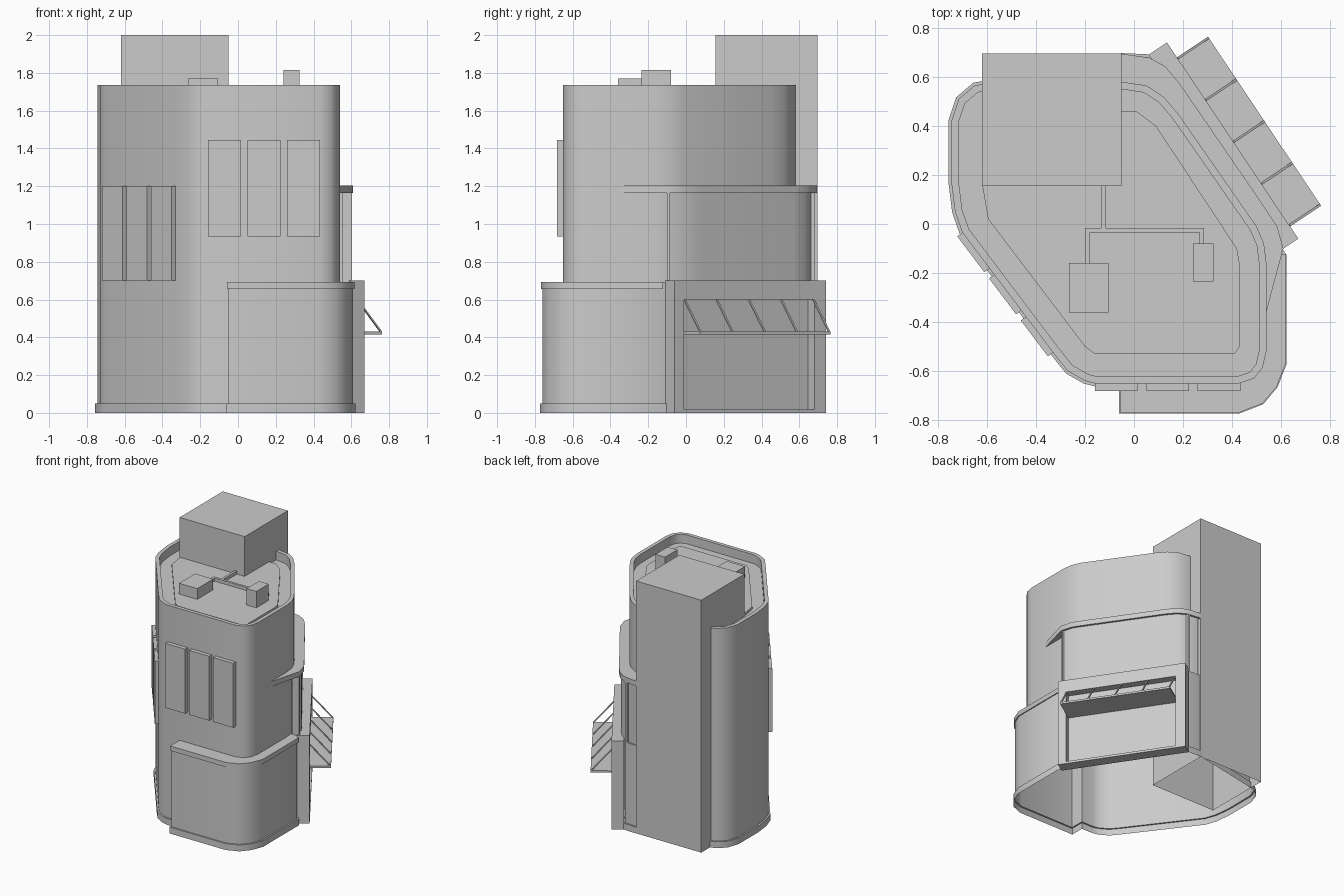
import bpy, bmesh, math
from mathutils import Vector, Matrix

cube = bpy.data.objects.get("Cube")
if cube:
    bpy.data.objects.remove(cube, do_unlink=True)

GREY = bpy.data.materials.new("plain_grey")
GREY.use_nodes = True
colour = (0.6, 0.6, 0.6, 1)
GREY.diffuse_color = colour
GREY.node_tree.nodes["Principled BSDF"].inputs["Base Color"].default_value = colour


def finish(name, bm, smooth=False):
    mesh = bpy.data.meshes.new(name)
    bm.to_mesh(mesh)
    bm.free()
    mesh.materials.append(GREY)
    ob = bpy.data.objects.new(name, mesh)
    bpy.context.collection.objects.link(ob)
    if smooth:
        bpy.ops.object.select_all(action="DESELECT")
        ob.select_set(True)
        bpy.context.view_layer.objects.active = ob
        bpy.ops.object.shade_smooth_by_angle(angle=math.radians(40))
    return ob


def offset(outline, d):
    """Move a counter-clockwise outline outwards by d with mitred corners."""
    pts = [Vector(p) for p in outline]
    out = []
    for i, p in enumerate(pts):
        a = (p - pts[i - 1]).normalized()
        b = (pts[(i + 1) % len(pts)] - p).normalized()
        na, nb = Vector((a.y, -a.x)), Vector((b.y, -b.x))
        out.append(p + (na + nb) * d / (1 + na.dot(nb)))
    return out


def loft(name, outline, steps, top=True, bottom=False, smooth=True):
    """Stack copies of an outline; each step is (outward offset, height)."""
    bm = bmesh.new()
    loops = [[bm.verts.new((p.x, p.y, z)) for p in offset(outline, d)] for d, z in steps]
    n = len(outline)
    for lo, hi in zip(loops, loops[1:]):
        for i in range(n):
            j = (i + 1) % n
            bm.faces.new((lo[i], lo[j], hi[j], hi[i]))
    if top:
        bm.faces.new(loops[-1])
    if bottom:
        bm.faces.new(loops[0][::-1])
    return finish(name, bm, smooth)


def box(name, lo, hi, frame=Matrix()):
    """Box between two corners, optionally placed in a turned frame."""
    bm = bmesh.new()
    lo, hi = Vector(lo), Vector(hi)
    bmesh.ops.create_cube(bm, size=1, matrix=Matrix.Translation((lo + hi) / 2)
                          @ Matrix.Diagonal((*(hi - lo), 1)))
    bm.transform(frame)
    return finish(name, bm)


def wall_frame(start, end):
    """Local x runs along the wall, local y points out of it."""
    s, e = Vector((*start, 0)), Vector((*end, 0))
    x = (e - s).normalized()
    z = Vector((0, 0, 1))
    y = x.cross(z)
    m = Matrix((x, y, z)).transposed().to_4x4()
    return Matrix.Translation(s) @ m


# Shared outline runs, all counter-clockwise
left_side = [(-0.62, 0.57), (-0.65, 0.565), (-0.715, 0.51), (-0.745, 0.42), (-0.745, 0.17),
             (-0.73, 0.05), (-0.70, -0.035), (-0.33, -0.525), (-0.27, -0.60), (-0.2, -0.64),
             (-0.16, -0.65)]
front_right = [(0.43, -0.65), (0.49, -0.63), (0.525, -0.585), (0.54, -0.52), (0.54, -0.16),
               (0.53, -0.08), (0.5, -0.01), (0.18, 0.45), (0.12, 0.52), (0.05, 0.565), (-0.05, 0.58)]
bay_front = [(-0.05, -0.65), (-0.05, -0.76), (0.43, -0.76), (0.52, -0.725), (0.575, -0.66),
             (0.61, -0.57), (0.61, -0.13), (0.06, 0.68), (-0.05, 0.685)]
balcony_curve = [(0.605, -0.1), (0.58, -0.01), (0.52, 0.08), (0.18, 0.575), (0.125, 0.64),
                 (0.06, 0.675), (-0.05, 0.69)]

# Ground floor with skirting, open underneath
loft("ground_floor", left_side + bay_front, [(0.012, 0), (0.012, 0.05), (0, 0.05), (0, 0.69)])
# Raised lip round the top of the front bay
loft("bay_cornice", bay_front[1:7] + [(0.5, -0.13), (0.5, -0.6), (-0.05, -0.6)],
     [(0, 0.655), (0.008, 0.655), (0.008, 0.692), (0, 0.692)])
# Upper storeys with parapet and sunken roof
loft("upper_storeys", left_side + front_right,
     [(0, 0.69), (0, 1.735), (-0.03, 1.735), (-0.03, 1.665)])
# Raised roof deck
deck = [(-0.05, 0.46), (-0.6, 0.46), (-0.62, 0.165), (-0.595, 0.02), (-0.2, -0.5), (-0.16, -0.53),
        (0.41, -0.53), (0.43, -0.5), (0.43, -0.16), (0.42, -0.1), (0.09, 0.4), (0.01, 0.46)]
loft("roof_deck", deck, [(0, 1.66), (0, 1.685)], smooth=False)

# Middle storey bulging to the back left, with a ledge above it
loft("middle_bay", balcony_curve + [(-0.05, 0.4), (0.4, -0.1)],
     [(-0.012, 0.69), (-0.012, 1.17)], bottom=True)
loft("middle_ledge", [(0.53, -0.38)] + balcony_curve + [(-0.05, 0.4), (0.4, -0.2)],
     [(0.004, 1.165), (0.004, 1.205)], bottom=True)
box("middle_bay_end_fin", (0.04, 0.6, 0.69), (0.06, 0.68, 1.17))
box("middle_bay_front_fin", (0.55, -0.1, 0.69), (0.603, -0.088, 1.17))

# Stair tower, open underneath
loft("stair_tower", [(-0.62, 0.155), (-0.05, 0.155), (-0.05, 0.695), (-0.62, 0.695)],
     [(0, 0), (0, 2)], smooth=False)

# Shop front: frame round a recessed panel
shop = wall_frame((0.67, -0.06), (0.135, 0.74))
LENGTH, A, B = 0.963, 0.06, 0.89
box("shop_left_post", (0, -0.09, 0), (A, 0, 0.7), shop)
box("shop_right_post", (B, -0.09, 0), (LENGTH, 0, 0.7), shop)
box("shop_lintel", (A, -0.09, 0.6), (B, 0, 0.7), shop)
box("shop_sill", (A, -0.09, 0), (B, 0, 0.018), shop)
box("shop_panel", (A, -0.09, 0.018), (B, -0.06, 0.6), shop)

# Awning with slanted stays
box("awning", (A, -0.06, 0.415), (B, 0.152, 0.43), shop)
drop = math.atan2(0.17, 0.15)
reach = math.hypot(0.17, 0.15)
for i in range(5):
    s = A + 0.005 + i * (B - A - 0.01) / 4
    place = shop @ Matrix.Translation((s, 0, 0.598)) @ Matrix.Rotation(-drop, 4, "X")
    box(f"awning_stay_{i + 1}", (-0.005, 0, -0.005), (0.005, reach, 0.003), place)

# Window panels: three on the front, three on the slanted side
slant = wall_frame((-0.70, -0.035), (-0.33, -0.525))
for i in range(3):
    x = -0.16 + i * 0.21
    box(f"front_window_{i + 1}", (x, -0.682, 0.935), (x + 0.175, -0.64, 1.445))
    s = i * 0.215
    box(f"side_window_{i + 1}", (s, -0.01, 0.7), (s + 0.183, 0.026, 1.2), slant)

# Roof units and their ducts
box("low_roof_unit", (-0.265, -0.36, 1.68), (-0.105, -0.16, 1.77))
box("tall_roof_unit", (0.24, -0.235, 1.68), (0.325, -0.08, 1.815))
for name, x0, y0, x1, y1 in (("tower_duct", -0.135, -0.02, -0.117, 0.16),
                             ("cross_duct", -0.2, -0.035, 0.285, -0.016),
                             ("low_unit_duct", -0.2, -0.165, -0.18, -0.03),
                             ("tall_unit_duct", 0.267, -0.085, 0.285, -0.03)):
    box(name, (x0, y0, 1.68), (x1, y1, 1.71))
